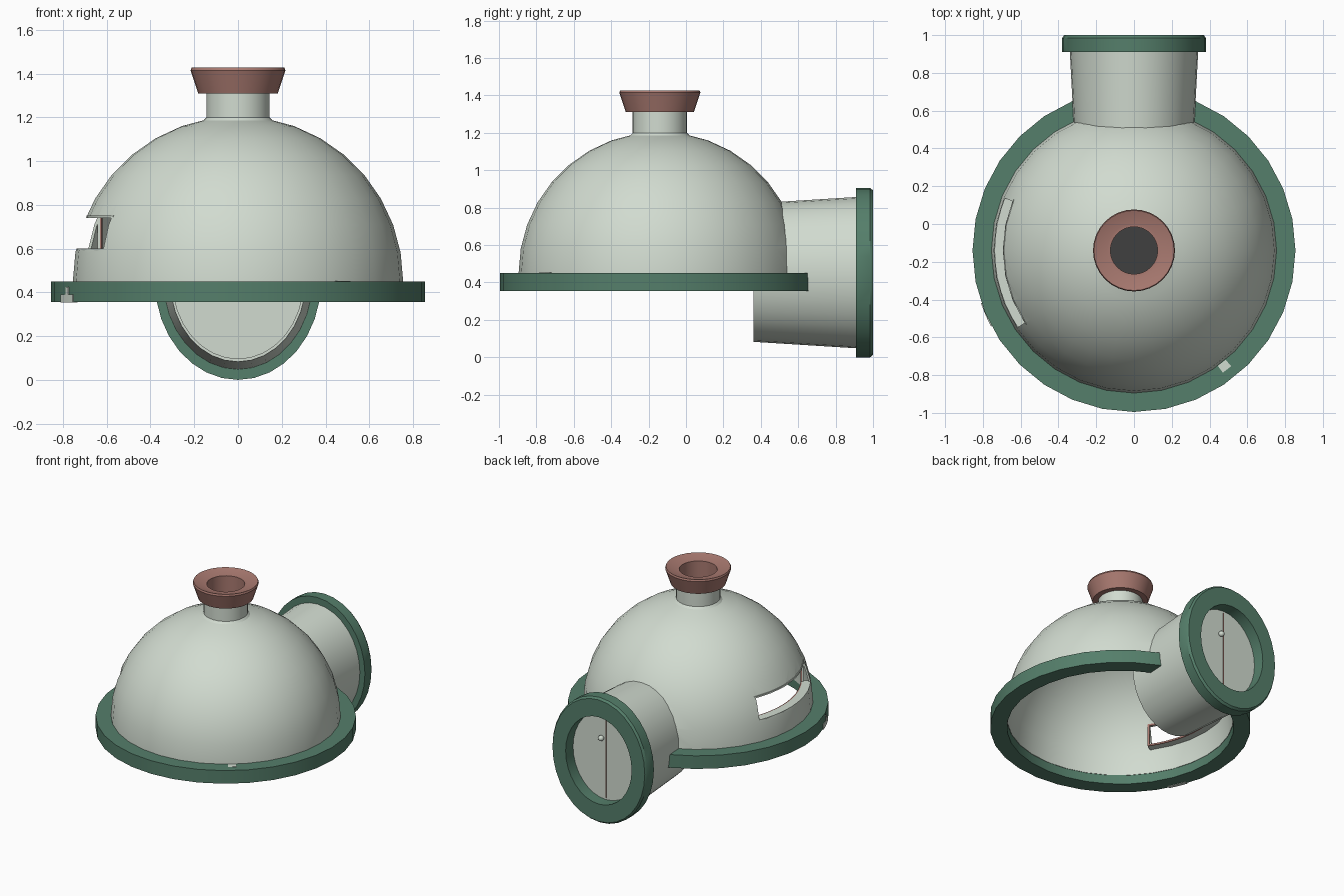
import bpy, bmesh, math
from math import cos, sin, pi, radians

if "Cube" in bpy.data.objects:
    bpy.data.objects.remove(bpy.data.objects["Cube"])

CY = -0.14      # dome axis, y
TZ = 0.4525     # tunnel axis, z
SEG = 32


def mat(name, c):
    m = bpy.data.materials.new(name)
    m.diffuse_color = (*c, 1)
    m.use_nodes = True
    m.node_tree.nodes["Principled BSDF"].inputs["Base Color"].default_value = m.diffuse_color
    return m


SHELL = mat("pale grey green", (0.64, 0.71, 0.63))
GREEN = mat("dark green", (0.09, 0.21, 0.145))
RED = mat("dusty red", (0.39, 0.19, 0.16))
DARK = mat("charcoal", (0.05, 0.05, 0.05))


def finish(name, bm, m, angle=35):
    bmesh.ops.recalc_face_normals(bm, faces=bm.faces)
    me = bpy.data.meshes.new(name)
    bm.to_mesh(me)
    bm.free()
    me.materials.append(m)
    ob = bpy.data.objects.new(name, me)
    bpy.context.collection.objects.link(ob)
    smooth(ob, angle)
    return ob


def smooth(ob, angle=35):
    bpy.ops.object.select_all(action='DESELECT')
    ob.select_set(True)
    bpy.context.view_layer.objects.active = ob
    bpy.ops.object.shade_smooth_by_angle(angle=radians(angle))


def upright(r, h, a):
    return (r * cos(a), CY + r * sin(a), h)


def tunnel(r, h, a):     # oval section around the y axis
    return (0.84 * r * cos(a), h, TZ + r * sin(a))


def lathe(name, profile, m, place=upright, closed=True):
    """Spin an (r, h) profile; closed loop, or open with capped ends."""
    bm = bmesh.new()
    rings = [[bm.verts.new(place(r, h, 2 * pi * i / SEG)) for i in range(SEG)]
             for r, h in profile]
    pairs = list(zip(rings, rings[1:]))
    if closed:
        pairs.append((rings[-1], rings[0]))
    else:
        bm.faces.new(rings[0])
        bm.faces.new(rings[-1])
    for a, b in pairs:
        for i in range(SEG):
            j = (i + 1) % SEG
            bm.faces.new((a[i], a[j], b[j], b[i]))
    return finish(name, bm, m)


def arc_block(name, r0, r1, z0, z1, a0, a1, m, n=10):
    """Curved bar following the dome between two angles in degrees."""
    bm = bmesh.new()
    rows = []
    for i in range(n + 1):
        a = radians(a0 + (a1 - a0) * i / n)
        rows.append([bm.verts.new(upright(r, z, a))
                     for r, z in ((r0, z0), (r1, z0), (r1, z1), (r0, z1))])
    for p, q in zip(rows, rows[1:]):
        for k in range(4):
            l = (k + 1) % 4
            bm.faces.new((p[k], p[l], q[l], q[k]))
    bm.faces.new(rows[0])
    bm.faces.new(rows[-1])
    return finish(name, bm, m)


def cut(ob, cutter):
    mod = ob.modifiers.new("cut", 'BOOLEAN')
    mod.operation = 'DIFFERENCE'
    mod.solver = 'EXACT'
    mod.object = cutter
    bpy.context.view_layer.objects.active = ob
    bpy.ops.object.modifier_apply(modifier=mod.name)


# dome shell
def arc(R, r_end):
    end = math.acos(r_end / R)
    return [(R * cos(t), 0.45 + R * sin(t)) for t in [end * i / 8 for i in range(9)]]


dome = lathe("dome", [(0.755, 0.42)] + arc(0.755, 0.13) + arc(0.742, 0.13)[::-1]
             + [(0.742, 0.42)], SHELL)
# base rim
rim = lathe("base_rim", [(0.745, 0.355), (0.855, 0.355), (0.855, 0.45), (0.745, 0.45)], GREEN)

# chimney neck, collar and dark plug
lathe("chimney_neck", [(0.165, 1.18), (0.145, 1.20), (0.145, 1.32), (0.13, 1.32), (0.13, 1.18)], SHELL)
lathe("chimney_collar", [(0.14, 1.31), (0.182, 1.31), (0.217, 1.415), (0.212, 1.427),
                         (0.142, 1.405), (0.125, 1.405), (0.125, 1.22), (0.129, 1.22), (0.129, 1.31)], RED)
lathe("chimney_plug", [(0.14, 1.18), (0.14, 1.225)], DARK, closed=False)

# entrance tunnel, flange and door
lathe("tunnel", [(0.37, 0.36), (0.405, 0.92), (0.39, 0.92), (0.356, 0.36)], SHELL, tunnel)
lathe("tunnel_flange", [(0.315, 0.91), (0.4525, 0.91), (0.4525, 0.985), (0.44, 1.0),
                        (0.315, 1.0)], GREEN, tunnel)
lathe("door", [(0.392, 0.89), (0.392, 0.915)], SHELL, tunnel, closed=False)


def box(name, size, loc, m):
    bm = bmesh.new()
    bmesh.ops.create_cube(bm, size=1)
    for v in bm.verts:
        v.co = [v.co[i] * size[i] + loc[i] for i in range(3)]
    return finish(name, bm, m)


box("door_seam", (0.006, 0.006, 0.60), (0, 0.915, TZ), RED)
bm = bmesh.new()
bmesh.ops.create_uvsphere(bm, u_segments=12, v_segments=8, radius=0.02)
bmesh.ops.translate(bm, verts=bm.verts, vec=(0.03, 0.93, 0.58))
finish("door_knob", bm, SHELL, 60)

# openings: the tunnel passes through dome and rim, the slot through the dome
A0, A1, Z0, Z1 = 158, 213.5, 0.60, 0.74
tunnel_cutter = lathe("tunnel_cutter", [(0.358, 0.30), (0.392, 0.85)], SHELL, tunnel, closed=False)
slot_cutter = arc_block("slot_cutter", 0.60, 0.85, Z0, Z1, A0, A1, SHELL)
cut(dome, tunnel_cutter)
cut(rim, tunnel_cutter)
cut(dome, slot_cutter)
for c in (tunnel_cutter, slot_cutter):
    bpy.data.objects.remove(c)
smooth(dome)
smooth(rim)

# slot lining with a red inner edge
T = 0.012
d = 1.0
for part, z0, z1, a0, a1, r1 in (("sill", Z0 - T, Z0, A0 - d, A1 + d, 0.738),
                                 ("lintel", Z1, Z1 + T, A0 - d, A1 + d, 0.692),
                                 ("end_back", Z0, Z1, A0 - d, A0, 0.692),
                                 ("end_front", Z0, Z1, A1, A1 + d, 0.692)):
    arc_block("slot_" + part, 0.68, r1, z0, z1, a0, a1, SHELL)
    arc_block("slot_edge_" + part, 0.672, 0.68, z0, z1, a0, a1, RED)

# worn patches on the rim
arc_block("worn_patch_side", 0.83, 0.857, 0.353, 0.39, 199, 208, SHELL, 4)
arc_block("worn_patch_side_small", 0.84, 0.857, 0.39, 0.425, 203, 205, SHELL, 2)
arc_block("worn_patch_top", 0.755, 0.80, 0.44, 0.452, 306, 310, SHELL, 2)
